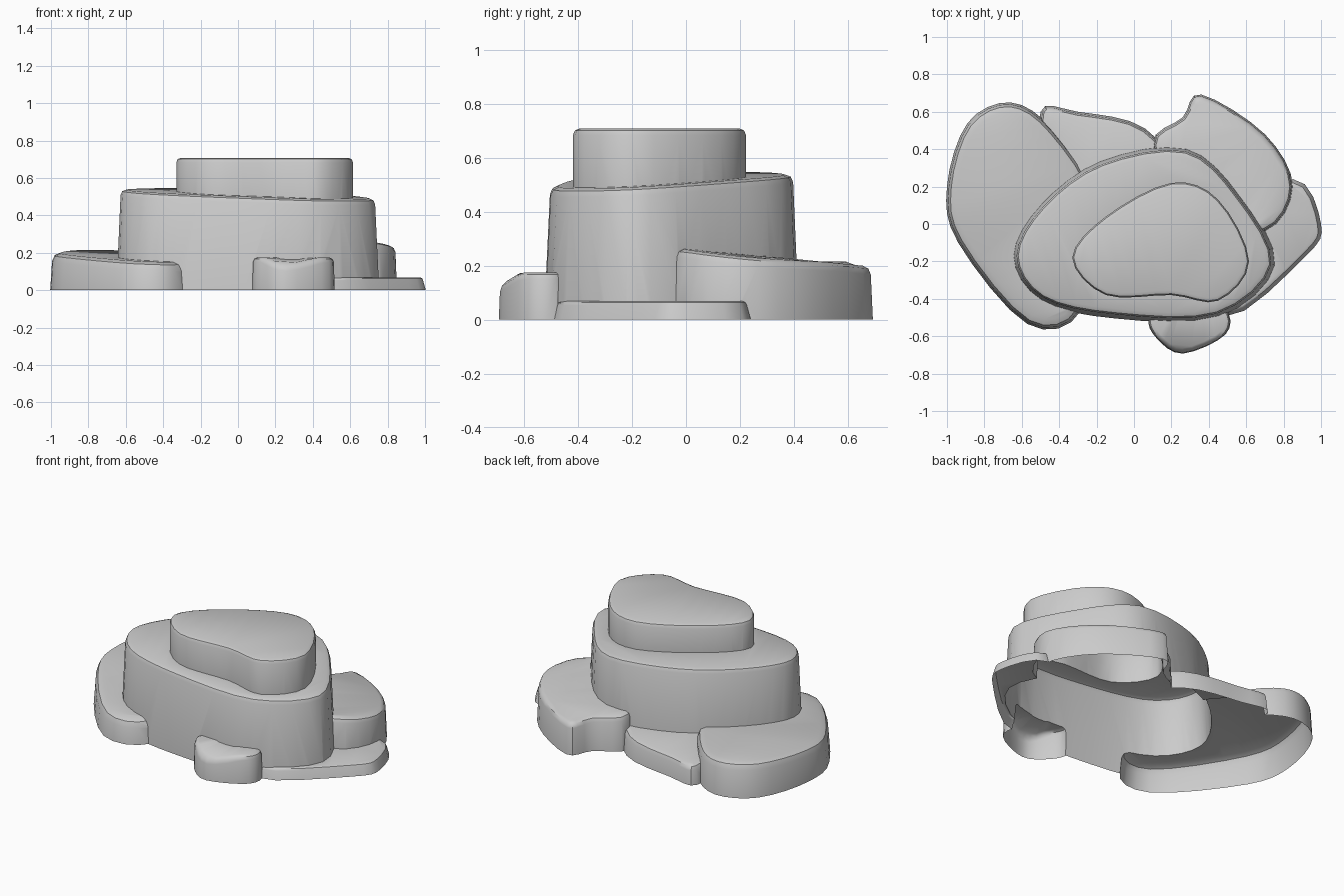
import bpy, bmesh, math
from mathutils import Vector

if "Cube" in bpy.data.objects:
    bpy.data.objects.remove(bpy.data.objects["Cube"])


def smooth_outline(pts, n=4):
    """Closed Catmull-Rom curve through a few outline points."""
    out, c = [], len(pts)
    for i in range(c):
        a, b, d, e = (Vector(pts[(i + k) % c]) for k in (-1, 0, 1, 2))
        for s in range(n):
            t = s / n
            out.append(0.5 * (2 * b + (d - a) * t + (2 * a - 5 * b + 4 * d - e) * t * t
                              + (3 * b - a - 3 * d + e) * t ** 3))
    return out


def inset(pts, d):
    """Move a counter-clockwise outline inwards by d."""
    res = []
    for i, p in enumerate(pts):
        t = (pts[(i + 1) % len(pts)] - pts[i - 1]).normalized()
        res.append(p + Vector((-t.y, t.x)) * d)
    return res


def rock(name, pts, z0, top, lean=0.0, edge=0.03):
    """Slab with leaning walls, a softened rim and a sloping top; top(x, y) gives the height."""
    area = sum(a[0] * b[1] - b[0] * a[1] for a, b in zip(pts, pts[1:] + pts[:1]))
    base = smooth_outline(pts if area > 0 else pts[::-1])
    bm = bmesh.new()
    rings = []
    for d, drop in ((0, None), (lean, edge), (lean + edge * 0.3, edge * 0.3), (lean + edge, 0)):
        rings.append([bm.verts.new((p.x, p.y, z0 if drop is None else top(p.x, p.y) - drop))
                      for p in inset(base, d)])
    c = len(base)
    for lo, hi in zip(rings, rings[1:]):
        for i in range(c):
            j = (i + 1) % c
            bm.faces.new((lo[i], lo[j], hi[j], hi[i]))
    bm.faces.new(rings[-1])
    bm.faces.new(rings[0][::-1])
    bmesh.ops.triangulate(bm, faces=bm.faces[:])
    bmesh.ops.recalc_face_normals(bm, faces=bm.faces[:])
    me = bpy.data.meshes.new(name)
    bm.to_mesh(me)
    bm.free()
    ob = bpy.data.objects.new(name, me)
    bpy.context.collection.objects.link(ob)
    return ob


# Main block
body = rock("stepped_rock", [
    (-0.65, -0.17), (-0.5, 0.11), (-0.18, 0.34), (0.28, 0.41), (0.57, 0.16),
    (0.755, -0.22), (0.45, -0.5), (-0.1, -0.505), (-0.5, -0.41)],
    0, lambda x, y: 0.525 + 0.05 * y - 0.035 * x, 0.022)

parts = [
    # Top cap
    rock("top_cap", [
        (-0.33, -0.18), (-0.15, 0.04), (0.2, 0.22), (0.45, 0.13),
        (0.615, -0.2), (0.45, -0.41), (0.2, -0.38), (-0.15, -0.38)],
        0.35, lambda x, y: 0.708, 0, 0.025),
    # Left slab
    rock("left_slab", [
        (-1.0, 0.2), (-0.89, 0.54), (-0.66, 0.65), (-0.43, 0.5),
        (-0.2, 0.1), (-0.28, -0.46), (-0.57, -0.535), (-0.94, -0.1)],
        0, lambda x, y: 0.185 - 0.03 * (x + 0.7) + 0.05 * y, 0.01, 0.045),
    # Low back ledge
    rock("back_ledge", [(-0.5, 0.6), (-0.3, 0.6), (0.06, 0.51), (0.25, 0.2), (-0.4, 0.2)],
         0, lambda x, y: 0.13 + 0.09 * (0.5 - y), 0.01),
    # Back right slab
    rock("back_right_slab", [
        (0.1, 0.42), (0.26, 0.57), (0.36, 0.692), (0.7, 0.48),
        (0.85, 0.2), (0.7, -0.04), (0.3, 0.0)],
        0, lambda x, y: 0.265 - 0.1 * max(y, 0) - 0.05 * max(x - 0.6, 0), 0.008),
    # Low right ledge
    rock("right_ledge", [(0.85, 0.24), (1.0, 0.0), (0.92, -0.17), (0.5, -0.49), (0.4, 0.0)],
         0, lambda x, y: 0.068, 0.015, 0.015),
    # Small front rock
    rock("front_rock", [
        (0.08, -0.5), (0.12, -0.61), (0.26, -0.693), (0.49, -0.59), (0.48, -0.45), (0.2, -0.38)],
        0, lambda x, y: 0.175 - 0.6 * max(-0.61 - y, 0), 0.004, 0.025),
]

# Fuse everything into one skin
for p in parts:
    m = body.modifiers.new(p.name, 'BOOLEAN')
    m.operation = 'UNION'
    m.solver = 'EXACT'
    m.object = p
bpy.context.view_layer.objects.active = body
body.select_set(True)
for m in list(body.modifiers):
    bpy.ops.object.modifier_apply(modifier=m.name)
for p in parts:
    bpy.data.objects.remove(p)

# Open the underside
bm = bmesh.new()
bm.from_mesh(body.data)
under = [f for f in bm.faces if all(v.co.z < 0.002 for v in f.verts)]
bmesh.ops.delete(bm, geom=under, context='FACES')
bm.to_mesh(body.data)
bm.free()
bpy.ops.object.shade_smooth_by_angle(angle=math.radians(40))
